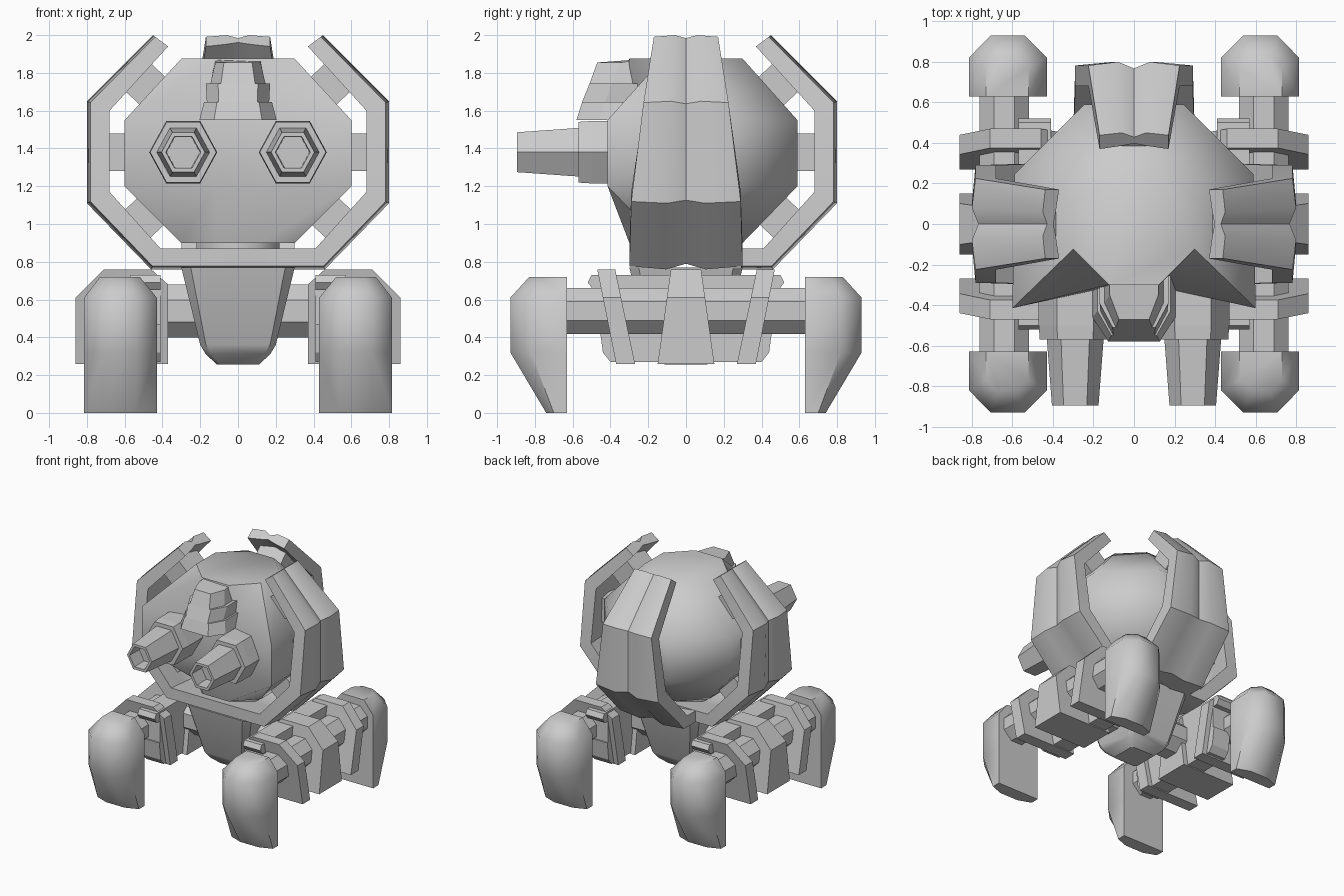
import bpy, bmesh, math

if "Cube" in bpy.data.objects:
    bpy.data.objects.remove(bpy.data.objects["Cube"])

grey = bpy.data.materials.new("plain grey")
grey.diffuse_color = (0.6, 0.6, 0.6, 1)
grey.use_nodes = True
grey.node_tree.nodes["Principled BSDF"].inputs["Base Color"].default_value = grey.diffuse_color


def loft(name, rings, mirror="", smooth=0):
    """Skin equal-length rings of points, cap both ends, optionally mirror."""
    bm = bmesh.new()
    rows = [[bm.verts.new(p) for p in ring] for ring in rings]
    n = len(rows[0])
    for a, b in zip(rows, rows[1:]):
        for i in range(n):
            j = (i + 1) % n
            bm.faces.new((a[i], a[j], b[j], b[i]))
    bm.faces.new(rows[0])
    bm.faces.new(rows[-1])
    bmesh.ops.recalc_face_normals(bm, faces=bm.faces)
    if smooth:
        for f in bm.faces:
            f.smooth = True
        for e in bm.edges:
            e.smooth = e.calc_face_angle(0) < math.radians(smooth)
    me = bpy.data.meshes.new(name)
    bm.to_mesh(me)
    bm.free()
    me.materials.append(grey)
    ob = bpy.data.objects.new(name, me)
    bpy.context.collection.objects.link(ob)
    if mirror:
        mod = ob.modifiers.new("mirror", "MIRROR")
        mod.use_axis = ("x" in mirror, "y" in mirror, False)
        mod.merge_threshold = 0.0005
    return ob


def octagon(a, b=None):
    b = a * 0.414 if b is None else b
    return [(b, -a), (a, -b), (a, b), (b, a), (-b, a), (-a, b), (-a, -b), (-b, -a)]


def level(points, z):
    return [(x, y, z) for x, y in points]


# Core: faceted ball with a flattened face at the front
wide = octagon(0.59)
wide[0], wide[7] = (0.12, -0.31), (-0.12, -0.31)
wide[1], wide[6] = (0.6, -0.415), (-0.6, -0.415)
loft("core_body", [level(octagon(0.22), 0.84), level(octagon(0.22), 0.9),
                   level(octagon(0.3), 0.9), level(wide, 1.2),
                   level(wide, 1.55), level(octagon(0.3), 1.875)], smooth=50)

# Pelvis: tapered block under the core
loft("pelvis", [level(octagon(0.30, 0.25), 0.77), level(octagon(0.2, 0.17), 0.36),
                level(octagon(0.17, 0.14), 0.31), level(octagon(0.11, 0.09), 0.255)],
     smooth=30)

# Armour shells: curved bands with two ridges and a central valley
outer = [(0.45, 2.0), (0.8, 1.65), (0.8, 1.11), (0.46, 0.76), (0, 0.76)]
inner = [(0.37, 1.94), (0.68, 1.6), (0.68, 1.17), (0.41, 0.87), (0, 0.87)]
widths = [0.17, 0.225, 0.29, 0.3, 0.3]
section = [(-1, 0.15), (-0.35, 0), (0, 0.27), (0.35, 0), (1, 0.15),
           (1, 1), (0.35, 0.8), (0, 0.65), (-0.35, 0.8), (-1, 1)]


def shell_rings(end):
    rings = []
    for (ox, oz), (ix, iz), w in zip(outer, inner, widths):
        ox, ix = max(ox, end), max(ix, end)
        rings.append([(ox + d * (ix - ox), u * w, oz + d * (iz - oz))
                      for u, d in section])
    return rings


def to_back(rings):
    return [[(-y, x, z) for x, y, z in ring] for ring in rings]


loft("side_shell", shell_rings(0), "x", 35)
loft("back_shell", to_back(shell_rings(0.29)), smooth=35)

# Struts holding the shells to the core
for cx, cz, deg, half in ((0.61, 1.38, 0, 0.11), (0.49, 1.74, 43, 0.08),
                          (0.49, 1.04, -43, 0.08)):
    c, s = math.cos(math.radians(deg)), math.sin(math.radians(deg))
    rings = [[(cx + t * c - v * s, y, cz + t * s + v * c)
              for y, v in ((-0.12, -0.1), (0.12, -0.1), (0.12, 0.1), (-0.12, 0.1))]
             for t in (-half, half)]
    loft("side_strut", rings, "x")
    loft("back_strut", to_back(rings))

# Stepped brow plates: half width and front depth at bottom, then at top
for z0, w0, y0, z1, w1, y1 in ((1.55, 0.205, -0.58, 1.645, 0.18, -0.55),
                               (1.645, 0.165, -0.55, 1.745, 0.17, -0.51),
                               (1.745, 0.145, -0.51, 1.855, 0.12, -0.47)):
    loft("brow_plate", [[(w, -0.2, z + 0.02 * (z > 1.8)), (w, y + 0.12, z), (w * 0.62, y, z),
                         (-w * 0.62, y, z), (-w, y + 0.12, z),
                         (-w, -0.2, z + 0.02 * (z > 1.8))]
                        for w, y, z in ((w0, y0, z0), (w1, y1, z1))])

# Hexagonal gun: wide mount, tapered barrel, hollow bore
gun = []
for r, y in ((0.18, -0.25), (0.18, -0.5), (0.175, -0.57), (0.14, -0.57),
             (0.115, -0.895), (0.092, -0.895), (0.088, -0.77)):
    gun.append([(0.29 + r * math.cos(k * math.pi / 3), y,
                 1.38 + 1.06 * r * math.sin(k * math.pi / 3)) for k in range(6)])
loft("gun", gun, "x")

# Axle between the legs
loft("axle", [[(x, p, 0.54 + q) for p, q in octagon(0.14)] for x in (-0.45, 0.45)])

# Long beam of each leg
loft("leg_beam", [[(0.64 + p, y, 0.54 + q) for p, q in octagon(0.122)]
                  for y in (-0.7, 0.7)], "x", 30)

# Inner leg block with stepped ends
side = [(0.50, 0.73), (0.52, 0.69), (0.49, 0.65), (0.45, 0.65),
        (0.45, 0.47), (0.46, 0.47), (0.44, 0.32), (0.40, 0.27)]
side += [(-y, z) for y, z in reversed(side)]
loft("leg_block", [[(x, y, z) for y, z in side] for x in (0.41, 0.57)], "x")

# Ribs clamped round each leg
rib = [(0.37, 0.26), (0.86, 0.26), (0.86, 0.61), (0.71, 0.76), (0.46, 0.76), (0.37, 0.68)]


def rib_ring(low, top):
    return [(x, low + (top - low) * (z - 0.26) / 0.5, z) for x, z in rib]


loft("outer_rib", [rib_ring(0.27, 0.375), rib_ring(0.37, 0.47)], "xy")
loft("middle_rib", [rib_ring(-0.15, -0.08), rib_ring(0.15, 0.08)], "x")

# Feet: hoof-like blocks, wedge-shaped towards the ground
foot = []
for z, xa, xb, corner, tip in ((0, 0.43, 0.815, 0.70, 0.74), (0.32, 0.43, 0.815, 0.82, 0.93),
                               (0.61, 0.43, 0.815, 0.82, 0.93), (0.72, 0.52, 0.73, 0.77, 0.83)):
    m = (xb - xa) * 0.28
    foot.append([(xa, 0.63, z), (xb, 0.63, z), (xb, corner, z),
                 (xb - m, tip, z), (xa + m, tip, z), (xa, corner, z)])
loft("foot", foot, "xy", 50)
